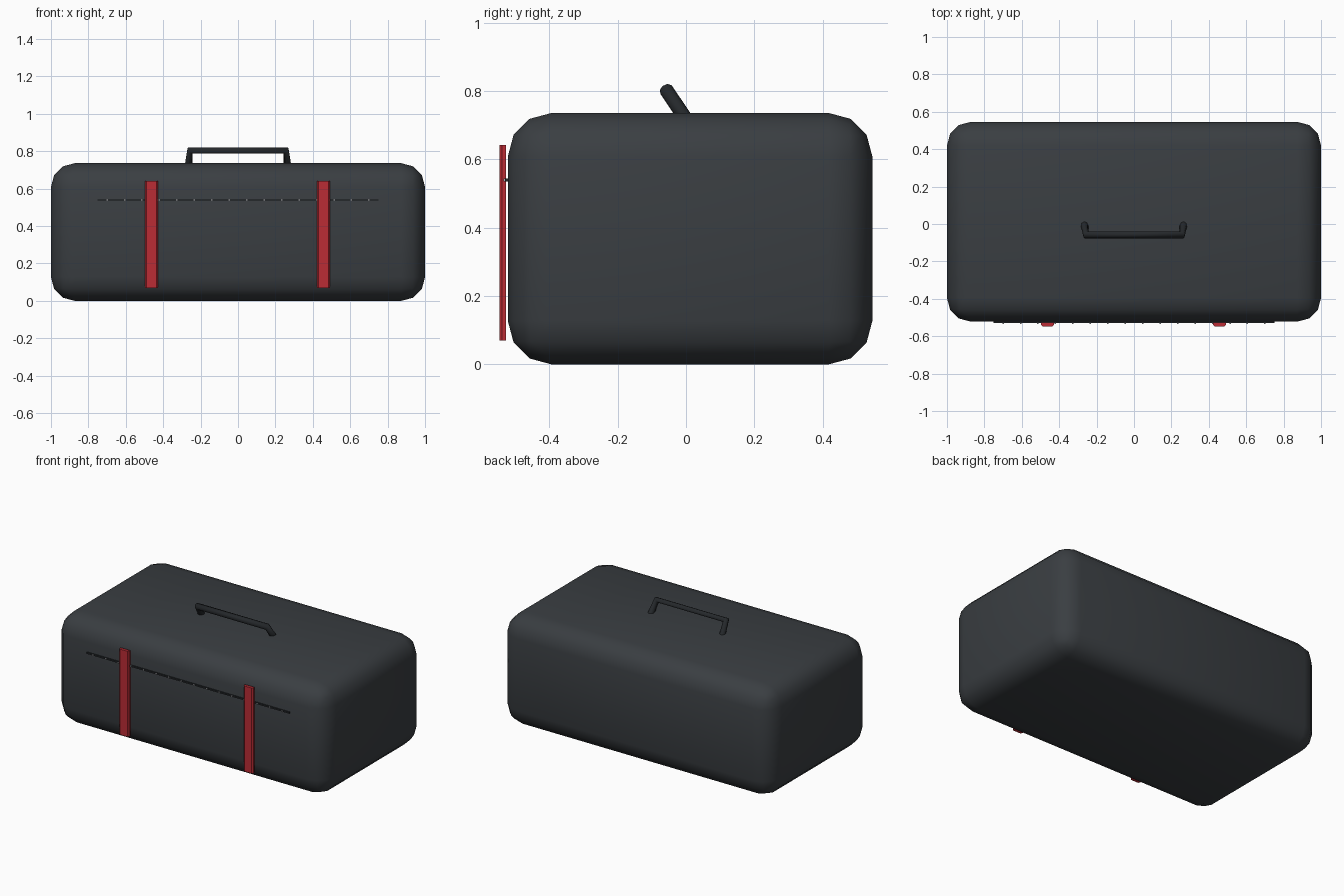
import bpy, bmesh

if "Cube" in bpy.data.objects:
    bpy.data.objects.remove(bpy.data.objects["Cube"])

def material(name, rgb):
    m = bpy.data.materials.new(name)
    m.diffuse_color = (*rgb, 1)
    m.use_nodes = True
    m.node_tree.nodes["Principled BSDF"].inputs["Base Color"].default_value = m.diffuse_color
    return m

dark = material("dark_fabric", (0.042, 0.048, 0.054))
black = material("black_trim", (0.018, 0.021, 0.024))
red = material("red_strap", (0.5, 0.025, 0.035))
metal = material("metal", (0.45, 0.45, 0.47))

def box(name, lo, hi, mat):
    bpy.ops.mesh.primitive_cube_add(size=1, location=[(a + b) / 2 for a, b in zip(lo, hi)])
    o = bpy.context.object
    o.name = name
    o.scale = [b - a for a, b in zip(lo, hi)]
    bpy.ops.object.transform_apply(location=False, rotation=False, scale=True)
    o.data.materials.append(mat)
    return o

# Rounded case body
body = box("case_body", (-1, -0.522, 0), (1, 0.546, 0.736), dark)
bev = body.modifiers.new("round_edges", 'BEVEL')
bev.width = 0.127
bev.segments = 3
bpy.ops.object.modifier_apply(modifier=bev.name)
bpy.ops.object.shade_smooth()

# Front straps with chamfered outer long edges
for side, x in (("left", -0.463), ("right", 0.457)):
    s = box(side + "_strap", (x - 0.035, -0.547, 0.07), (x + 0.035, -0.527, 0.642), red)
    bm = bmesh.new()
    bm.from_mesh(s.data)
    edges = [e for e in bm.edges
             if abs(e.verts[0].co.z - e.verts[1].co.z) > 0.1 and e.verts[0].co.y < 0]
    bmesh.ops.bevel(bm, geom=edges, offset=0.008, segments=1, affect='EDGES')
    bm.to_mesh(s.data)
    bm.free()

# Zipper strip and its teeth
box("zipper_strip", (-0.75, -0.53, 0.535), (0.75, -0.515, 0.545), black)
for i in range(16):
    x = -0.7 + i * 1.4 / 15
    box("zipper_tooth", (x - 0.004, -0.534, 0.536), (x + 0.004, -0.526, 0.544), metal)

# Tilted carrying handle swept along a four-point path
cu = bpy.data.curves.new("handle", 'CURVE')
cu.dimensions = '3D'
cu.bevel_depth = 0.021
cu.bevel_resolution = 2
cu.use_fill_caps = True
sp = cu.splines.new('POLY')
path = [(-0.266, 0.004, 0.712), (-0.256, -0.058, 0.804),
        (0.256, -0.058, 0.804), (0.266, 0.004, 0.712)]
sp.points.add(len(path) - 1)
for p, co in zip(sp.points, path):
    p.co = (*co, 1)
cu.materials.append(black)
handle = bpy.data.objects.new("carry_handle", cu)
bpy.context.collection.objects.link(handle)
